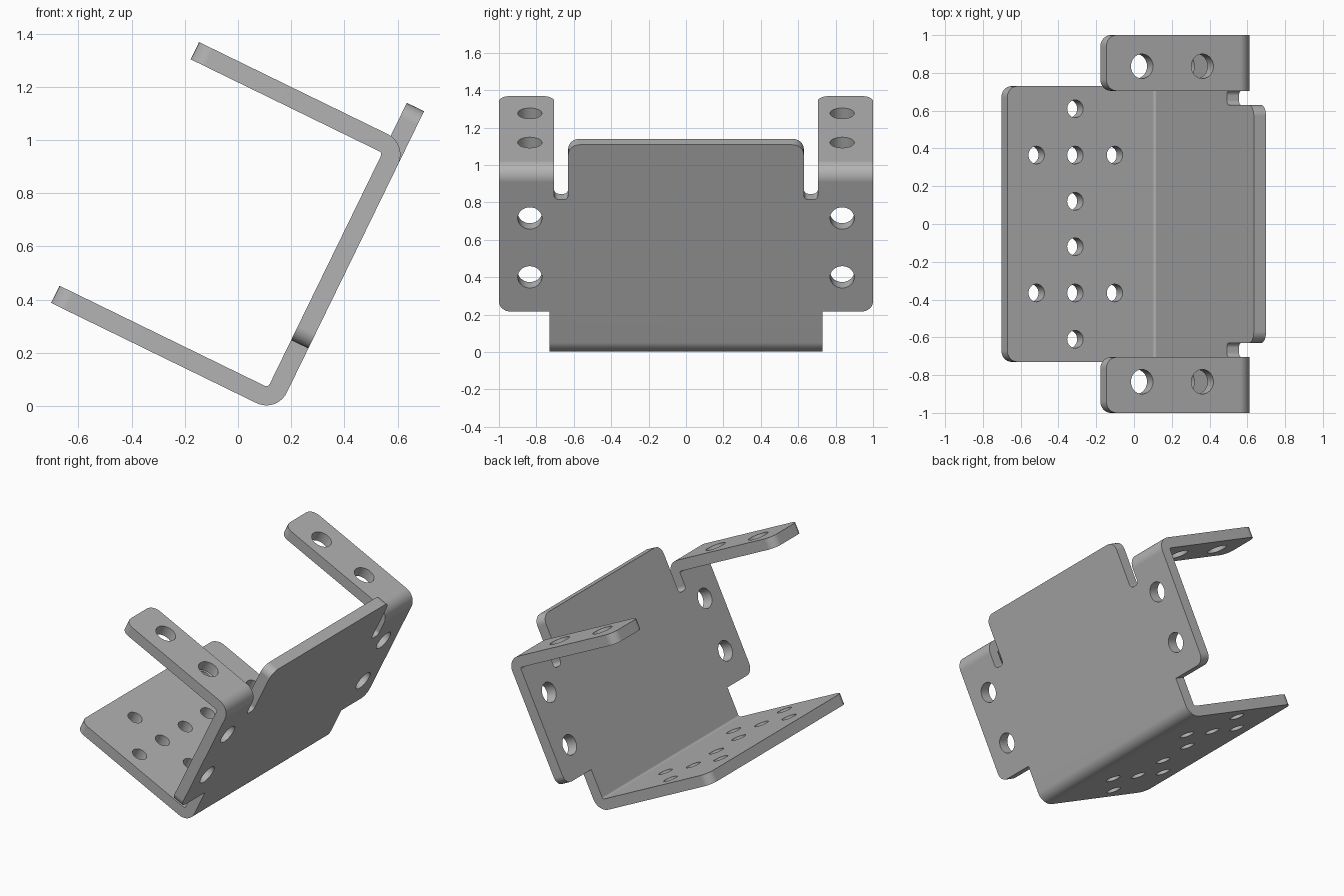
import bpy
import bmesh
from math import sin, cos, pi, radians
from mathutils import Vector

cube = bpy.data.objects.get("Cube")
if cube:
    bpy.data.objects.remove(cube, do_unlink=True)

# Sheet frame: U runs up the back plate, V runs inward along the flanges
TILT = radians(26)
U = Vector((sin(TILT), 0, cos(TILT)))
V = Vector((-cos(TILT), 0, sin(TILT)))
CORNER = Vector((0.146, 0, -0.026))
THICK, BEND, ROUND = 0.072, 0.085, 0.06
PLATE_TOP, ARM_LEVEL = 1.262, 1.125
ARM_IN, ARM_OUT = 0.705, 1.0
FLANGE_HALF = 0.73


def place(y, u, v):
    return CORNER + U * u + V * v + Vector((0, y, 0))


def on_plate(y, a):
    return place(y, a, 0)


def on_flange(y, a):
    return place(y, 0, a)


def on_arm(y, a):
    return place(y, ARM_LEVEL, a)


def rounded(corners):
    """Outline from (y, a, radius) right-angle corners."""
    points = []
    for i, (y, a, r) in enumerate(corners):
        p = Vector((y, a))
        if r == 0:
            points.append(p)
            continue
        to_prev = (Vector(corners[i - 1][:2]) - p).normalized()
        to_next = (Vector(corners[(i + 1) % len(corners)][:2]) - p).normalized()
        centre = p + (to_prev + to_next) * r
        for k in range(7):
            t = k / 6 * pi / 2
            points.append(centre - (to_next * cos(t) + to_prev * sin(t)) * r)
    return points


def circle(y, a, r, n=28):
    return [Vector((y + r * cos(2 * pi * k / n), a + r * sin(2 * pi * k / n)))
            for k in range(n)]


def panel(bm, to_space, outline, holes):
    """Flat panel with round holes."""
    edges = []
    for loop in [outline] + [circle(*h) for h in holes]:
        verts = [bm.verts.new(to_space(*p)) for p in loop]
        edges += [bm.edges.new((v, verts[i - 1])) for i, v in enumerate(verts)]
    bmesh.ops.triangle_fill(bm, edges=edges, use_beauty=True)


def bend(bm, y0, y1, level, side, steps=10):
    """Quarter-round fold between the plate and a flange."""
    rows = []
    for k in range(steps + 1):
        t = k / steps * pi / 2
        u = level + side * BEND * (1 - sin(t))
        v = BEND * (1 - cos(t))
        rows.append([bm.verts.new(place(y, u, v)) for y in (y0, y1)])
    for a, b in zip(rows, rows[1:]):
        bm.faces.new((a[0], a[1], b[1], b[0]))


bm = bmesh.new()

# Back plate with side wings, relief slots and top tab
half = [(FLANGE_HALF, BEND, 0), (FLANGE_HALF, 0.27, 0), (ARM_OUT, 0.27, ROUND),
        (ARM_OUT, ARM_LEVEL - BEND, 0), (ARM_IN, ARM_LEVEL - BEND, 0),
        (ARM_IN, 0.935, 0.025), (0.63, 0.935, 0.025), (0.63, PLATE_TOP, ROUND)]
mirrored = [(-y, a, r) for y, a, r in reversed(half)]
wing_holes = [(s * 0.835, a, 0.065) for s in (-1, 1) for a in (0.475, 0.825)]
panel(bm, on_plate, rounded(half + mirrored), wing_holes)

# Lower flange with its hole pattern
flange = [(-FLANGE_HALF, BEND, 0), (FLANGE_HALF, BEND, 0),
          (FLANGE_HALF, 0.944, ROUND), (-FLANGE_HALF, 0.944, ROUND)]
flange_holes = [(s * y, 0.544, 0.047) for s in (-1, 1) for y in (0.12, 0.365, 0.61)]
flange_holes += [(s * 0.365, a, 0.047) for s in (-1, 1) for a in (0.311, 0.772)]
panel(bm, on_flange, rounded(flange), flange_holes)
bend(bm, -FLANGE_HALF, FLANGE_HALF, 0, 1)

# Two upper arms
for s in (-1, 1):
    arm = [(s * ARM_IN, BEND, 0), (s * ARM_OUT, BEND, 0),
           (s * ARM_OUT, 0.874, ROUND), (s * ARM_IN, 0.874, ROUND)]
    panel(bm, on_arm, rounded(arm), [(s * 0.835, a, 0.065) for a in (0.308, 0.664)])
    bend(bm, s * ARM_IN, s * ARM_OUT, ARM_LEVEL, -1)

# Weld the sheet and face it outward
bmesh.ops.remove_doubles(bm, verts=bm.verts, dist=0.0005)
bmesh.ops.recalc_face_normals(bm, faces=bm.faces)
bm.normal_update()
plate_face = max(bm.faces, key=lambda f: abs(f.normal.dot(V)))
if plate_face.normal.dot(V) > 0:
    bmesh.ops.reverse_faces(bm, faces=bm.faces)

mesh = bpy.data.meshes.new("folded_bracket")
bm.to_mesh(mesh)
bm.free()
bracket = bpy.data.objects.new("folded_bracket", mesh)
bpy.context.collection.objects.link(bracket)

# Grey metal
GREY = (0.45, 0.45, 0.45, 1)
metal = bpy.data.materials.new("grey_metal")
metal.use_nodes = True
metal.diffuse_color = GREY
metal.node_tree.nodes["Principled BSDF"].inputs["Base Color"].default_value = GREY
mesh.materials.append(metal)

# Sheet thickness and crisp shading
bpy.ops.object.select_all(action="DESELECT")
bracket.select_set(True)
bpy.context.view_layer.objects.active = bracket
solid = bracket.modifiers.new("thickness", "SOLIDIFY")
solid.thickness = THICK
solid.offset = -1
solid.use_even_offset = True
bpy.ops.object.modifier_apply(modifier=solid.name)
bpy.ops.object.shade_smooth_by_angle(angle=radians(30))
weighted = bracket.modifiers.new("flat_panels", "WEIGHTED_NORMAL")
weighted.keep_sharp = True
